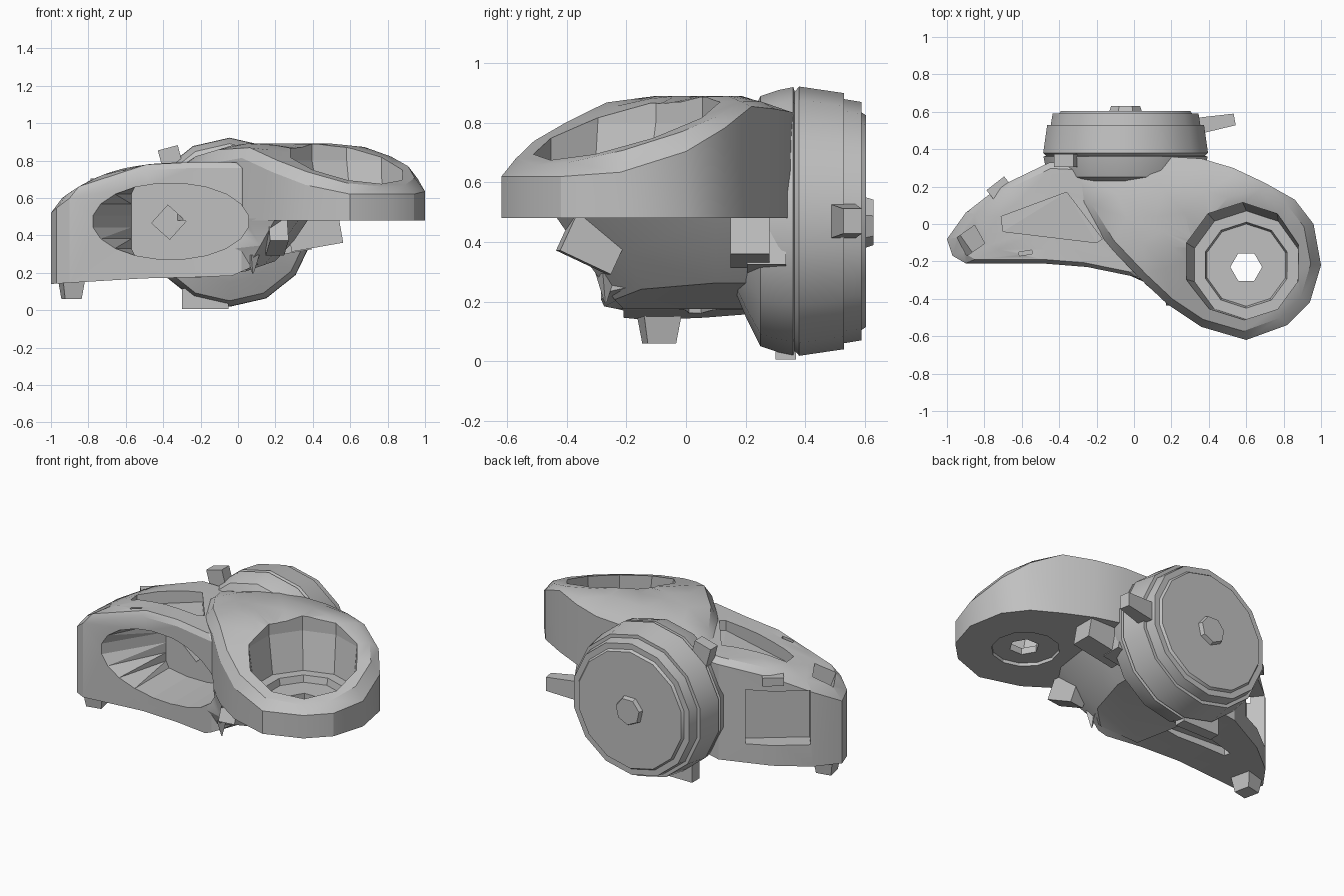
import bpy, bmesh, math
from mathutils import Vector, Euler

if "Cube" in bpy.data.objects:
    bpy.data.objects.remove(bpy.data.objects["Cube"], do_unlink=True)

GREY = (0.53, 0.53, 0.53, 1)
metal = bpy.data.materials.new("cast grey")
metal.use_nodes = True
metal.diffuse_color = GREY
metal.node_tree.nodes["Principled BSDF"].inputs["Base Color"].default_value = GREY


def loft(name, rings, cutter=False):
    """Skin a stack of equal rings and cap both ends."""
    bm = bmesh.new()
    loops = [[bm.verts.new(p) for p in ring] for ring in rings]
    n = len(loops[0])
    for low, high in zip(loops, loops[1:]):
        for i in range(n):
            j = (i + 1) % n
            bm.faces.new((low[i], low[j], high[j], high[i]))
    bm.faces.new(loops[0])
    bm.faces.new(loops[-1])
    bmesh.ops.recalc_face_normals(bm, faces=bm.faces)
    bmesh.ops.triangulate(bm, faces=bm.faces)
    mesh = bpy.data.meshes.new(name)
    bm.to_mesh(mesh)
    bm.free()
    mesh.materials.append(metal)
    ob = bpy.data.objects.new(name, mesh)
    bpy.context.collection.objects.link(ob)
    if cutter:
        ob.hide_render = True
        ob.hide_set(True)
        ob.display_type = 'WIRE'
    return ob


def circle(x, y, z, r, n=12, turn=0.0):
    return [(x + r * math.cos(turn + math.tau * i / n),
             y + r * math.sin(turn + math.tau * i / n), z) for i in range(n)]


def box(name, at, size, rot=(0, 0, 0), taper=1.0, cutter=False):
    """Box whose upper end may taper."""
    turn = Euler([math.radians(a) for a in rot]).to_matrix()
    rings = []
    for sz, k in ((-0.5, 1), (0.5, taper)):
        rings.append([Vector(at) + turn @ Vector((sx * k * size[0], sy * k * size[1], sz * size[2]))
                      for sx, sy in ((-.5, -.5), (.5, -.5), (.5, .5), (-.5, .5))])
    return loft(name, rings, cutter)


def casting(name, outline, centre, bottom, wall, top):
    """Plan outline with an upright wall, bevelled lip and a contoured top."""
    def ring(scale, height):
        pts = [(centre[0] + (x - centre[0]) * scale, centre[1] + (y - centre[1]) * scale)
               for x, y in outline]
        return [(x, y, height(x, y)) for x, y in pts]
    rings = [ring(1, bottom), ring(1, wall)]
    rings += [ring(s, top) for s in (0.9, 0.65, 0.4, 0.12)]
    return loft(name, rings)


def cut(ob, *cutters):
    for c in cutters:
        m = ob.modifiers.new(c.name, 'BOOLEAN')
        m.operation, m.solver, m.object = 'DIFFERENCE', 'EXACT', c


# Tapered side housing
def side_top(x, y):
    return 0.79 - 0.24 * (max(0, -0.2 - x) / 0.8) ** 3

def side_floor(x, y):
    return min(.175, .14 + .06 * (x + 1)) + .45 * max(0, x + .05)

side = casting("side_housing",
               [(-1, -.08), (-.97, -.17), (-.9, -.21), (-.5, -.21), (-.25, -.23), (-.03, -.275),
                (.02, -.285), (.08, -.26), (.16, -.1), (.2, .3), (-.45, .33), (-.72, .2),
                (-.9, .06)],
               (-.4, 0), side_floor, lambda x, y: side_top(x, y) - .03, side_top)

# Round housing with sloping top
def round_top(x, y):
    plane = 0.78 - 0.2 * (x - 0.6) + 0.28 * (y + 0.2)
    return min(plane, 0.89 - 0.3 * max(0, -x) - 0.35 * max(0, y - 0.2))

def round_wall(x, y):
    lip = .06 * min(1, max(0, 1 - y / .35))
    return max(.62, round_top(x, y) - lip)

cup = casting("round_housing",
              [(-.38, .32), (-.3, .13), (-.17, -.08), (.02, -.28), (.18, -.43), (.36, -.55),
               (.6, -.62), (.82, -.54), (.94, -.42), (1, -.22), (.96, 0), (.86, .13),
               (.7, .22), (.53, .3), (.36, .35), (0, .37)],
              (.45, -.15), lambda x, y: .48, round_wall, round_top)

# Sloping underside that joins the housings
under = loft("under_housing", [
    [(x, y, z + slope * max(0, x + .05)) for x, y in pts] for z, slope, pts in (
        (.175, .35, [(-.2, -.21), (.04, -.24), (.14, -.15), (.2, .1), (.2, .3), (-.3, .3)]),
        (.32, .15, [(-.1, -.24), (.12, -.34), (.24, -.2), (.3, .1), (.3, .3), (-.3, .3)]),
        (.49, 0, [(0, -.27), (.2, -.44), (.33, -.25), (.38, .1), (.38, .3), (-.3, .3)]))])

# Rear drum, turned about the y axis
DX, DZ = -0.045, 0.47
def drum_ring(y, r, n=14):
    return [(x, y, z) for x, z, _ in circle(DX, DZ, 0, r, n, math.pi / 14)]

drum = loft("rear_drum", [drum_ring(y, r) for y, r in (
    (.15, .2), (.2, .32), (.25, .42), (.31, .44), (.36, .45), (.365, .435), (.38, .452),
    (.53, .43), (.53, .41), (.59, .4), (.59, .365), (.605, .355))])
nub = loft("drum_boss", [drum_ring(.6, .09, 7), drum_ring(.63, .08, 7)])

# Oval front pocket with a straight inner end
def oval(y, stop):
    return [(max(x, stop), y, z) for x, z in
            ((-.36 + .42 * math.cos(a), .475 + .205 * math.sin(a))
             for a in (math.tau * (i + .5) / 20 for i in range(20)))]

pocket = loft("front_pocket_cutter", [oval(-.5, -1), oval(-.21, -1), oval(.12, -.57)], True)
diamond = box("diamond_cutter", (-.37, .13, .47), (.13, .12, .13), (0, 42, 0), cutter=True)

# Recesses in the top, underside and back of the side housing
slot_plan = [(-.71, .04), (-.7, -.04), (-.2, -.1), (-.17, -.08), (-.36, .17)]
top_slot = loft("top_slot_cutter",
                [[(x, y, side_top(x, y) - .06) for x, y in slot_plan],
                 [(x, y, .95) for x, y in slot_plan]], True)
low_slot = loft("low_slot_cutter",
                [[(x * .85 - .05, y * .5 + .03, z) for x, y in slot_plan] for z in (.1, .21)], True)
end_hole = box("end_hole_cutter", (-.875, -.09, .65), (.13, .11, .2), (0, -20, 35), cutter=True)
slit = box("slit_cutter", (-.58, -.155, .75), (.07, .02, .1), (0, 0, 10), cutter=True)
back_window = box("back_window_cutter", (-.73, .155, .445), (.36, .15, .33), (0, 0, 38), cutter=True)
cut(side, pocket, diamond, top_slot, low_slot, end_hole, slit, back_window)

# Stepped cup, drain hole and shallow ring under the round housing
CX, CY = 0.6, -0.22
bore = loft("cup_cutter", [circle(x, y, z, r, 10, .31) for x, y, z, r in (
    (CX, CY, .54, .22), (CX, CY, .58, .23), (CX, CY, .58, .29),
    (.58, -.2, .8, .315), (.58, -.2, 1.1, .315))], True)
drain = loft("drain_cutter", [circle(CX, CY - .01, z, .085, 6) for z in (.4, .62)], True)
base_ring = loft("base_ring_cutter", [circle(CX, CY, z, .19) for z in (.4, .5)], True)
cut(cup, pocket, bore, drain, base_ring)
cut(under, pocket)

# Lugs, brackets and feet
box("drum_foot", (-.175, .335, .06), (.25, .07, .11))
box("drum_top_tab", (-.36, .34, .81), (.11, .07, .12), (0, -15, 0))
box("drum_side_lug", (.43, .54, .47), (.12, .09, .22), (0, 90, 10), .7)
box("rear_bracket", (.41, .215, .42), (.28, .13, .17), (0, -10, 0))
box("rear_web", (.3, .27, .4), (.16, .13, .18), (0, -10, 0))
box("front_bracket", (.205, -.315, .395), (.1, .19, .14), (-25, 0, 8))
box("front_pin", (.08, -.27, .245), (.05, .05, .1), (180, 0, 30), .1)
box("end_foot", (-.89, -.09, .11), (.12, .13, .1), (180, 0, 12), .75)
box("back_tab", (-.72, .19, .68), (.12, .07, .05), (0, 0, 38))

# Soft shading with crisp edges
for ob in (side, cup, under, drum):
    bpy.ops.object.select_all(action='DESELECT')
    ob.select_set(True)
    bpy.context.view_layer.objects.active = ob
    bpy.ops.object.shade_smooth_by_angle(angle=math.radians(28))
